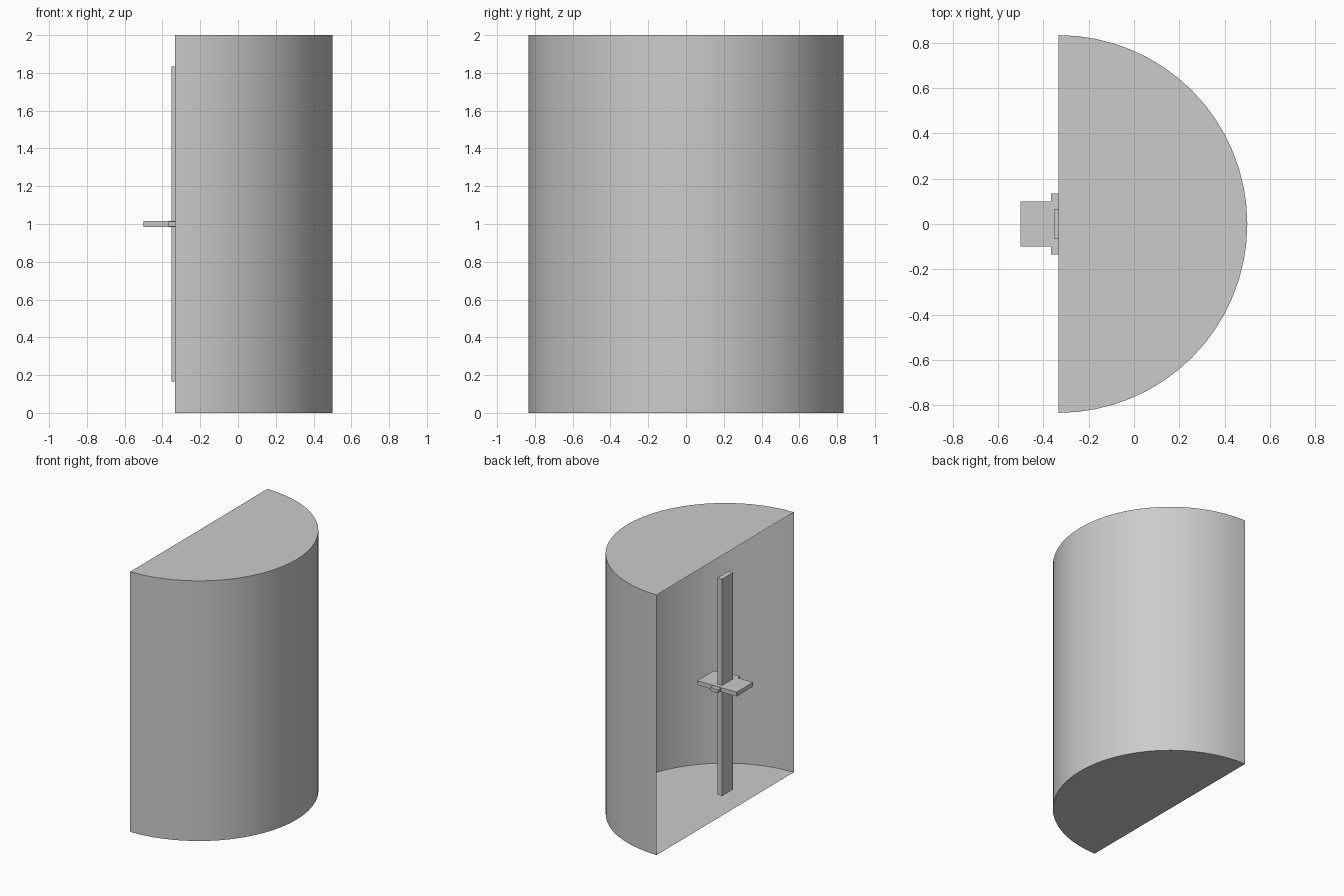
import bpy, bmesh, math

if "Cube" in bpy.data.objects:
    bpy.data.objects.remove(bpy.data.objects["Cube"])

FLAT_X, RADIUS, HEIGHT, SEGMENTS = -1 / 3, 5 / 6, 2.0, 32


def add_mesh(name, bm):
    mesh = bpy.data.meshes.new(name)
    bm.to_mesh(mesh)
    bm.free()
    obj = bpy.data.objects.new(name, mesh)
    bpy.context.collection.objects.link(obj)
    return obj


def box(name, center, size):
    bm = bmesh.new()
    bmesh.ops.create_cube(bm, size=1)
    bmesh.ops.scale(bm, vec=size, verts=bm.verts)
    bmesh.ops.translate(bm, vec=center, verts=bm.verts)
    return add_mesh(name, bm)


# Half-round shell: thin curved wall with two end caps, open on the flat side
bm = bmesh.new()
rings = []
for z in (0, HEIGHT):
    ring = []
    for i in range(SEGMENTS + 1):
        a = -math.pi / 2 + math.pi * i / SEGMENTS
        ring.append(bm.verts.new((FLAT_X + RADIUS * math.cos(a), RADIUS * math.sin(a), z)))
    rings.append(ring)
low, high = rings
for i in range(SEGMENTS):
    bm.faces.new((low[i], low[i + 1], high[i + 1], high[i]))
bm.faces.new(low[::-1])
bm.faces.new(high)
shell = add_mesh("half_round_shell", bm)
bpy.context.view_layer.objects.active = shell
shell.select_set(True)
bpy.ops.object.shade_smooth_by_angle(angle=math.radians(30))

# Upright post, shelf plate and crossbar, all centred on the open face
box("upright_post", (FLAT_X, 0, 1), (0.04, 0.133, 1.667))
box("shelf_plate", (FLAT_X, 0, 1), (0.333, 0.2, 0.033))
box("crossbar", (FLAT_X, 0, 1), (0.067, 0.267, 0.027))
